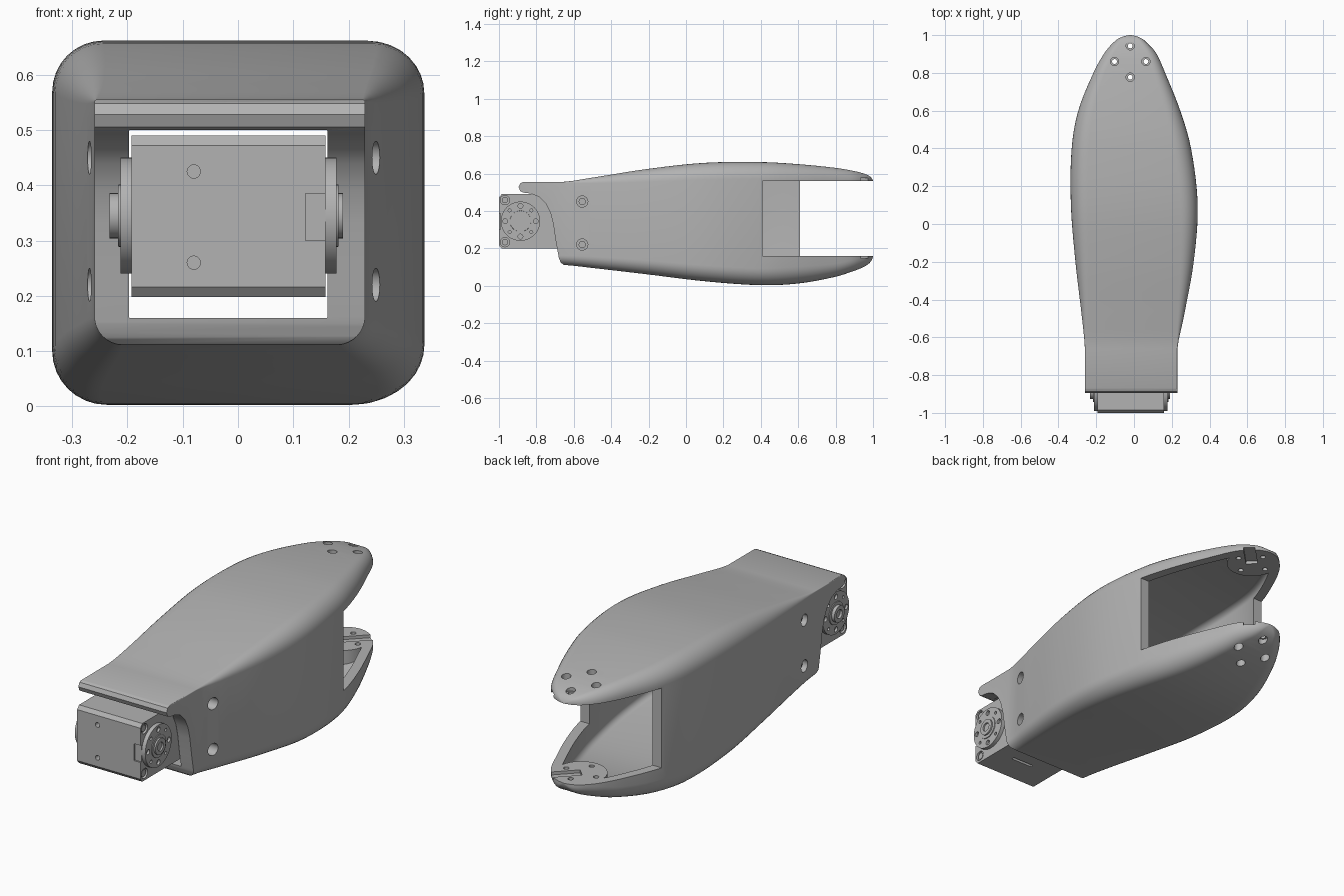
import bpy, bmesh, math
from mathutils import Vector, Matrix

cube = bpy.data.objects.get("Cube")
if cube:
    bpy.data.objects.remove(cube, do_unlink=True)

grey = bpy.data.materials.new("satin grey")
grey.use_nodes = True
grey.diffuse_color = (0.45, 0.45, 0.45, 1)
grey.node_tree.nodes["Principled BSDF"].inputs["Base Color"].default_value = grey.diffuse_color


def finish(name, bm):
    bmesh.ops.recalc_face_normals(bm, faces=bm.faces)
    mesh = bpy.data.meshes.new(name)
    bm.to_mesh(mesh)
    bm.free()
    mesh.materials.append(grey)
    obj = bpy.data.objects.new(name, mesh)
    bpy.context.collection.objects.link(obj)
    return obj


def skin(name, rings):
    """Bridge equal rings of points into a capped solid."""
    bm = bmesh.new()
    loops = [[bm.verts.new(p) for p in ring] for ring in rings]
    n = len(loops[0])
    for a, b in zip(loops, loops[1:]):
        for i in range(n):
            j = (i + 1) % n
            bm.faces.new((a[i], a[j], b[j], b[i]))
    bm.faces.new(loops[0])
    bm.faces.new(loops[-1])
    return finish(name, bm)


def slab(name, profile, x0, x1):
    """Extrude a (y, z) profile along x."""
    return skin(name, [[(x, y, z) for y, z in profile] for x in (x0, x1)])


def box(name, x0, x1, y0, y1, z0, z1):
    return slab(name, [(y0, z0), (y1, z0), (y1, z1), (y0, z1)], x0, x1)


def rod(name, start, end, radius, sides=32, tip=None):
    start, end = Vector(start), Vector(end)
    axis = end - start
    turn = Vector((0, 0, 1)).rotation_difference(axis).to_matrix().to_4x4()
    bm = bmesh.new()
    bmesh.ops.create_cone(bm, cap_ends=True, segments=sides, radius1=radius,
                          radius2=radius if tip is None else tip, depth=axis.length,
                          matrix=Matrix.Translation((start + end) / 2) @ turn)
    return finish(name, bm)


def carve(target, cutters):
    """Subtract the cutters, then remove them."""
    for cutter in cutters:
        mod = target.modifiers.new("cut", 'BOOLEAN')
        mod.operation, mod.solver, mod.object = 'DIFFERENCE', 'EXACT', cutter
        with bpy.context.temp_override(object=target, active_object=target):
            bpy.ops.object.modifier_apply(modifier=mod.name)
        bpy.data.objects.remove(cutter, do_unlink=True)


def smooth(obj, degrees=32):
    bpy.ops.object.select_all(action='DESELECT')
    obj.select_set(True)
    bpy.context.view_layer.objects.active = obj
    bpy.ops.object.shade_smooth_by_angle(angle=math.radians(degrees))


# Shell stations: y, right x, left x, bottom, top, top radius, bottom radius
STATIONS = [
    (-.90, -.26, .23, .12, .555, .004, .05),
    (-.66, -.26, .23, .112, .555, .004, .05),
    (-.5, -.275, .262, .095, .578, .03, .06),
    (-.2, -.31, .316, .06, .625, .07, .075),
    (.1, -.334, .337, .024, .657, .09, .085),
    (.4, -.33, .302, .003, .661, .09, .09),
    (.6, -.295, .245, .012, .65, .08, .09),
    (.8, -.215, .165, .048, .63, .06, .07),
    (.9, -.16, .12, .08, .613, .05, .06),
    (.95, -.12, .08, .1, .6, .04, .05),
    (.98, -.085, .045, .12, .587, .025, .03),
    (.995, -.05, .01, .14, .572, .01, .01),
    (1, -.025, -.015, .155, .562, .003, .003),
]


def slope(i, k):
    a, b = STATIONS[max(i - 1, 0)], STATIONS[min(i + 1, len(STATIONS) - 1)]
    return (b[k] - a[k]) / (b[0] - a[0])


def station(y):
    """Smoothly interpolated cross-section numbers at y."""
    i = 0
    while i < len(STATIONS) - 2 and STATIONS[i + 1][0] < y:
        i += 1
    a, b = STATIONS[i], STATIONS[i + 1]
    h = b[0] - a[0]
    t = (y - a[0]) / h
    if i == 0:
        return [a[k] + (b[k] - a[k]) * t for k in range(1, 7)]
    s = 1 - t
    return [a[k] * s * s * (1 + 2 * t) + b[k] * t * t * (1 + 2 * s)
            + h * t * s * (s * slope(i, k) - t * slope(i + 1, k)) for k in range(1, 7)]


def section(y, x0, x1, z0, z1, rt, rb, steps=8):
    """Rounded rectangle ring."""
    half = (x1 - x0) * 0.48
    corners = [(x1, z1, -1, -1, rt, 0), (x0, z1, 1, -1, rt, 1),
               (x0, z0, 1, 1, rb, 2), (x1, z0, -1, 1, rb, 3)]
    ring = []
    for x, z, sx, sz, r, quarter in corners:
        rx = max(min(r, half), .001)
        for k in range(steps + 1):
            a = math.pi / 2 * (quarter + k / steps)
            ring.append((x + sx * rx + rx * math.cos(a), y, z + sz * r + r * math.sin(a)))
    return ring


# Outer shell
ys = [-.9, -.66] + [-.66 + .05 * i for i in range(1, 30)] + \
     [.82, .85, .88, .9, .92, .94, .955, .97, .98, .988, .995, .998, 1]
shell = skin("limb_shell", [section(y, *station(y)) for y in ys])

# Hollow inside, leaving round mounting pads at the fork tips
WALL, HUB = .05, Vector((-.02, .86, 0))
rings = [section(y, -.197, .162, .16, .5, .002, .002) for y in (-1.2, -.5)]
for i in range(28):
    y = -.46 + .05 * i
    x0, x1, z0, z1, rt, rb = station(y)
    rings.append(section(y, x0 + WALL, x1 - WALL, z0 + WALL, z1 - WALL, .03, .03))
cavity = skin("cavity", rings)
carve(cavity, [rod("pad", HUB + Vector((0, 0, a)), HUB + Vector((0, 0, b)), .12, 48)
               for a, b in ((-.1, .16), (.56, .8))])

# Front edge: rounded upper lip sweeping down into the cheeks
front_cut = slab("front_cut", [
    (-1.2, .7), (-.87, .7), (-.87, .555), (-.886, .548), (-.895, .528), (-.886, .506),
    (-.87, .498), (-.83, .493), (-.785, .475), (-.75, .44), (-.725, .39), (-.71, .33),
    (-.695, .23), (-.68, .15), (-.67, .125), (-.655, .112), (-.65, -.1), (-1.2, -.1)], -.5, .5)

cutters = [front_cut, cavity,
           box("fork_left", -.02, .5, .41, 1.2, .16, .56),
           box("fork_right", -.5, 0, .61, 1.2, .16, .56)]

# Bolt holes through the fork tips, wider on the outside
for dx, dy in ((0, .083), (0, -.083), (.083, 0), (-.083, 0)):
    p = HUB + Vector((dx, dy, 0))
    cutters.append(rod("hole", p - Vector((0, 0, .2)), p + Vector((0, 0, .9)), .013, 16))
    for z0, z1 in ((-.2, .115), (.59, .9)):
        cutters.append(rod("counterbore", p + Vector((0, 0, z0)), p + Vector((0, 0, z1)), .022, 20))

# Keyed slots in the pads
for z in (.16, .56):
    slot = box("slot", 0, .3, -.028, .028, -.015, .015)
    slot.data.transform(Matrix.Translation(HUB + Vector((0, 0, z))) @ Matrix.Rotation(math.pi / 4, 4, 'Z'))
    cutters.append(slot)

# Side bolt holes
for z in (.22, .45):
    for x0, x1 in ((-.5, -.235), (.2, .5)):
        cutters.append(rod("side_bore", (x0, -.555, z), (x1, -.555, z), .03, 24))
carve(shell, cutters)
smooth(shell)
for z in (.22, .45):
    for side, x0, x1 in (("right", -.225, -.245), ("left", .19, .21)):
        smooth(rod("side_bolt_" + side, (x0, -.555, z), (x1, -.555, z), .019, 20))

# Servo case with chamfered edges
servo = slab("servo_case", [(-.985, .198), (-.62, .198), (-.62, .49), (-.985, .49),
                            (-1, .472), (-1, .216)], -.193, .158)
cuts = [rod("hole", (-.08, -1.1, z), (-.08, -.97, z), .012, 20) for z in (.26, .425)]
cuts += [box("cable_slot", -.06, .06, -.845, -.83, .1, .21),
         box("corner_notch", .122, .3, -1.1, -.992, .3, .385)]
for z in (.233, .458):
    for x0, x1 in ((-.3, -.18), (.145, .3)):
        cuts.append(rod("screw_bore", (x0, -.968, z), (x1, -.968, z), .025, 20))
carve(servo, cuts)
smooth(servo)

# Output horns, hubs and corner screws on both sides
AXIS_Y, AXIS_Z = -.885, .345
for side, face, plate, hub in (("left", .15, .178, .19), ("right", -.185, -.213, -.233)):
    out = 1 if side == "left" else -1
    horn = rod("servo_horn_" + side, (face, AXIS_Y, AXIS_Z), (plate, AXIS_Y, AXIS_Z), .105, 48)
    holes = []
    for i in range(8):
        a = math.pi / 4 * i
        y, z = AXIS_Y + .082 * math.cos(a), AXIS_Z + .082 * math.sin(a)
        holes.append(rod("hole", (plate - out * .012, y, z), (plate + out * .1, y, z),
                         .013 if i % 2 == 0 else .008, 14))
    carve(horn, holes)
    smooth(horn)
    boss = rod("horn_hub_" + side, (face, AXIS_Y, AXIS_Z), (hub, AXIS_Y, AXIS_Z), .041, 32)
    carve(boss, [rod("socket", (hub - out * .012, AXIS_Y, AXIS_Z), (hub + out * .05, AXIS_Y, AXIS_Z), .022, 24)])
    smooth(boss)
    smooth(rod("horn_ring_" + side, (face, AXIS_Y, AXIS_Z),
               (plate + out * .004, AXIS_Y, AXIS_Z), .06, 36, .056))
    for z in (.233, .458):
        smooth(rod("corner_screw_" + side, (face - out * .02, -.968, z), (face + out * .004, -.968, z), .017, 16))
